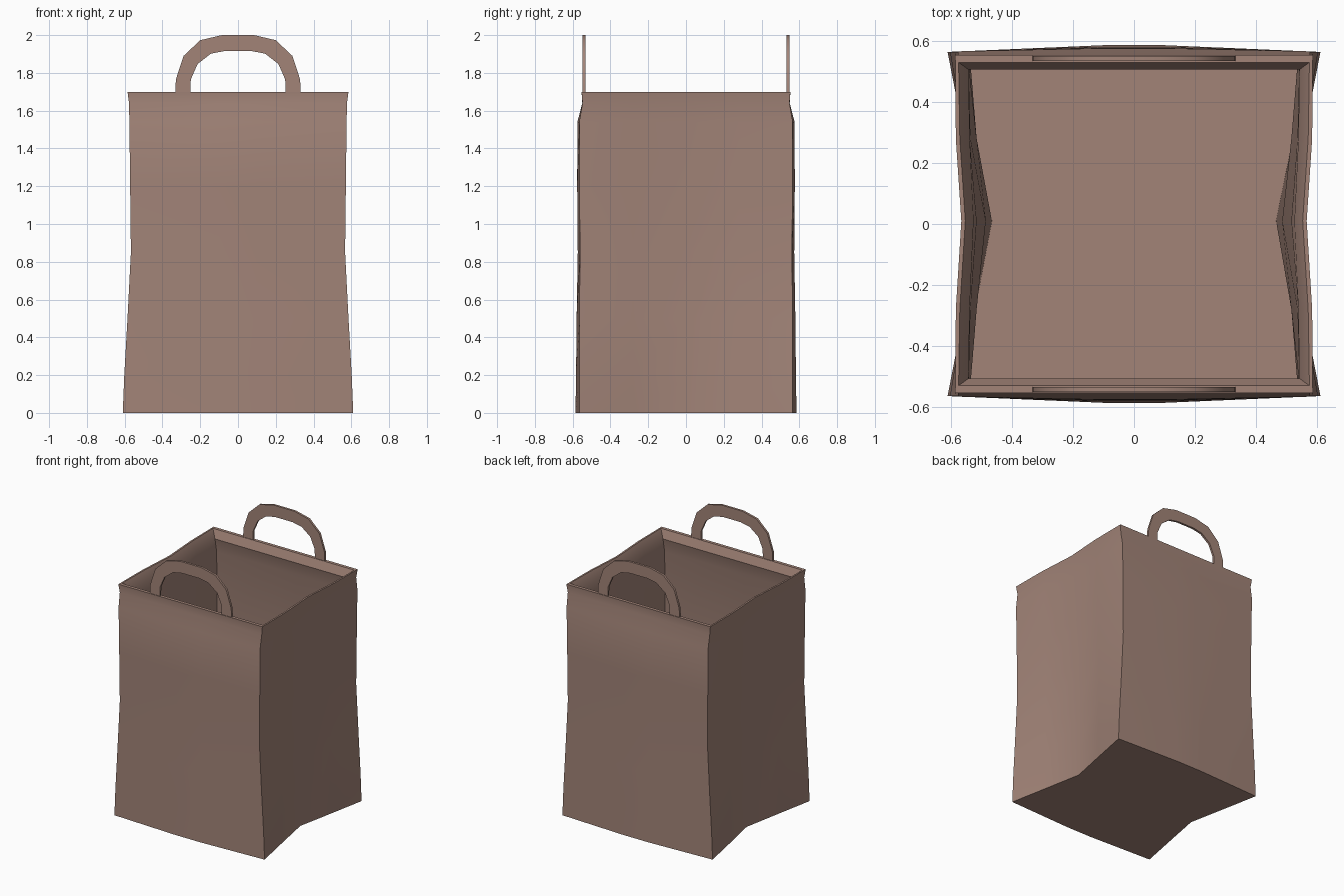
import bpy, bmesh, math

if "Cube" in bpy.data.objects:
    bpy.data.objects.remove(bpy.data.objects["Cube"])

paper = bpy.data.materials.new("brown paper")
paper.diffuse_color = (0.36, 0.23, 0.187, 1)
paper.use_nodes = True
paper.node_tree.nodes["Principled BSDF"].inputs["Base Color"].default_value = paper.diffuse_color


def finish(name, bm, angle):
    bmesh.ops.recalc_face_normals(bm, faces=bm.faces[:])
    me = bpy.data.meshes.new(name)
    bm.to_mesh(me)
    bm.free()
    me.materials.append(paper)
    ob = bpy.data.objects.new(name, me)
    bpy.context.collection.objects.link(ob)
    bpy.ops.object.select_all(action='DESELECT')
    ob.select_set(True)
    bpy.context.view_layer.objects.active = ob
    bpy.ops.object.shade_smooth_by_angle(angle=math.radians(angle))
    return ob


def ring(bm, z, cx, qx, mx, cy, my):
    """One level: corner x, quarter x and pinched middle x of the sides,
    corner y and middle y of the bulging front and back."""
    half = [(-cx, -cy), (-0.1, -my), (0.1, -my), (cx, -cy),
            (qx, -0.28), (mx, 0.01), (qx, 0.28)]
    back = [(cx, cy), (0.1, my), (-0.1, my), (-cx, cy),
            (-qx, 0.28), (-mx, 0.01), (-qx, -0.28)]
    return [bm.verts.new((x, y, z)) for x, y in half + back]


# Bag: outside from the base up, over the folded rim, then down the inside
levels = [
    (0.00, 0.610, 0.555, 0.500, 0.563, 0.585),
    (0.20, 0.602, 0.555, 0.502, 0.563, 0.582),
    (0.50, 0.585, 0.553, 0.510, 0.563, 0.579),
    (0.85, 0.567, 0.550, 0.520, 0.562, 0.573),
    (1.20, 0.571, 0.560, 0.535, 0.563, 0.576),
    (1.54, 0.575, 0.570, 0.550, 0.565, 0.575),
    (1.64, 0.577, 0.573, 0.557, 0.548, 0.549),
    (1.70, 0.585, 0.583, 0.565, 0.553, 0.553),
    (1.70, 0.574, 0.570, 0.552, 0.529, 0.529),
    (1.64, 0.541, 0.538, 0.525, 0.505, 0.505),
    (1.54, 0.541, 0.535, 0.515, 0.525, 0.535),
    (0.85, 0.535, 0.515, 0.485, 0.525, 0.537),
    (0.03, 0.575, 0.520, 0.465, 0.528, 0.550),
]
bm = bmesh.new()
rings = [ring(bm, *lv) for lv in levels]
for a, b in zip(rings, rings[1:]):
    for i in range(len(a)):
        j = (i + 1) % len(a)
        bm.faces.new((a[i], a[j], b[j], b[i]))
bm.faces.new(rings[0])
bm.faces.new(rings[-1])
finish("bag_body", bm, 30)

# Handles: flat faceted arches, tucked into the rim
outer = [(0.333, 1.66), (0.329, 1.765), (0.288, 1.89), (0.20, 1.973), (0.085, 2.0)]
inner = [(0.252, 1.66), (0.250, 1.765), (0.214, 1.847), (0.143, 1.902), (0.07, 1.916)]
arch_o = [(-x, z) for x, z in outer] + outer[::-1]
arch_i = [(-x, z) for x, z in inner] + inner[::-1]
for name, y in (("front_handle", -0.541), ("back_handle", 0.541)):
    bm = bmesh.new()
    sections = []
    for (xo, zo), (xi, zi) in zip(arch_o, arch_i):
        sections.append([bm.verts.new(p) for p in (
            (xo, y - 0.008, zo), (xo, y + 0.008, zo),
            (xi, y + 0.008, zi), (xi, y - 0.008, zi))])
    for a, b in zip(sections, sections[1:]):
        for i in range(4):
            j = (i + 1) % 4
            bm.faces.new((a[i], a[j], b[j], b[i]))
    bm.faces.new(sections[0])
    bm.faces.new(sections[-1])
    finish(name, bm, 35)
